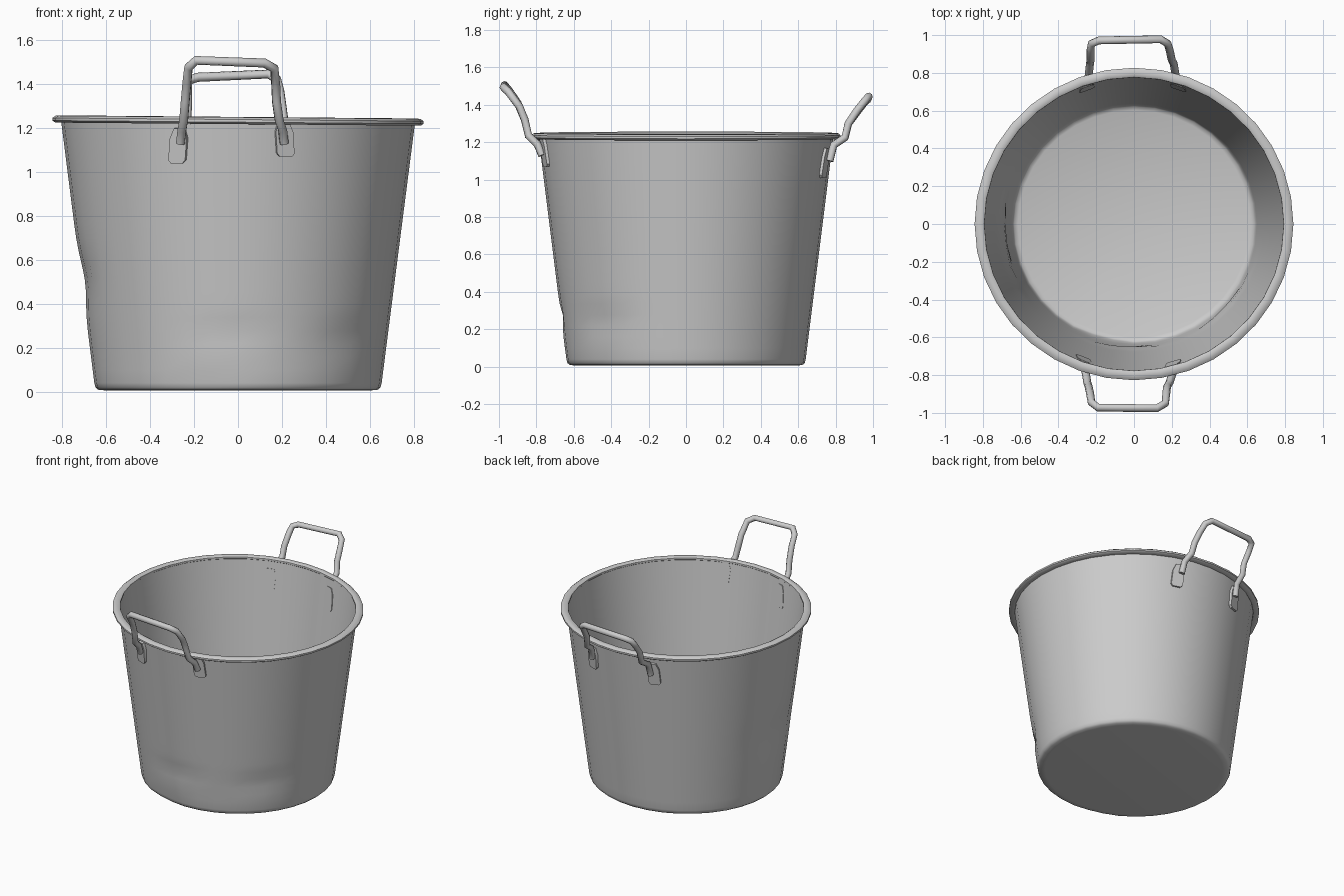
import bpy, bmesh, math
from mathutils import Vector, Matrix

if "Cube" in bpy.data.objects:
    bpy.data.objects.remove(bpy.data.objects["Cube"])

SEG = 36
SY = 0.98            # slightly oval plan


def wall_r(z):
    return 0.652 + (z - 0.03) * 0.1275


def finish(name, bm, angle=40):
    bmesh.ops.recalc_face_normals(bm, faces=bm.faces[:])
    me = bpy.data.meshes.new(name)
    bm.to_mesh(me)
    bm.free()
    ob = bpy.data.objects.new(name, me)
    bpy.context.collection.objects.link(ob)
    smooth(ob, angle)
    return ob


def smooth(ob, angle):
    bpy.ops.object.select_all(action='DESELECT')
    ob.select_set(True)
    bpy.context.view_layer.objects.active = ob
    bpy.ops.object.shade_smooth_by_angle(angle=math.radians(angle))


def lathe(name, profile, closed, deform):
    bm = bmesh.new()
    rings = []
    for r, z in profile:
        if r == 0:
            rings.append([bm.verts.new(deform(0, 0, z))] * SEG)
            continue
        rings.append([bm.verts.new(deform(r, 2 * math.pi * i / SEG, z)) for i in range(SEG)])
    pairs = list(zip(rings, rings[1:]))
    if closed:
        pairs.append((rings[-1], rings[0]))
    for a, b in pairs:
        for i in range(SEG):
            j = (i + 1) % SEG
            quad = list(dict.fromkeys([a[i], a[j], b[j], b[i]]))
            bm.faces.new(quad)
    return finish(name, bm)


# Shallow dents: angle (deg), height, angular width, height width, depth
DENTS = [(186, 0.50, 14, 0.12, 0.020), (268, 0.27, 11, 0.05, 0.012),
         (318, 0.25, 12, 0.06, 0.014), (255, 0.04, 10, 0.05, 0.010)]


def dented(r, a, z):
    d = 0.0
    if r > 0.5:
        for deg, dz, wa, wz, depth in DENTS:
            da = (math.degrees(a) - deg + 180) % 360 - 180
            d += depth * math.exp(-(da / wa) ** 2 - ((z - dz) / wz) ** 2)
    r -= d
    x = r * math.cos(a)
    return (x, r * math.sin(a) * SY, z - 0.007 * x * z)


# Bucket body: floor, tapered outer wall, inner wall, inner floor
heights = [0.04 + (1.23 - 0.04) * i / 20 for i in range(21)]
outer = [(0, 0.006), (0.60, 0.006), (0.635, 0.009), (0.648, 0.02)]
outer += [(wall_r(z), z) for z in heights]
inner = [(wall_r(z) - 0.010, z) for z in reversed(heights)]
inner += [(0.635, 0.028), (0.615, 0.02), (0, 0.018)]
lathe("bucket_body", outer + inner, False, dented)

# Rolled rim
rim = [(0.792, 1.232), (0.805, 1.219), (0.83, 1.217), (0.844, 1.226),
       (0.844, 1.238), (0.83, 1.248), (0.805, 1.25), (0.793, 1.243)]
lathe("rolled_rim", rim, True, dented)


# Bent rod handles
def rod(name, pts, radius=0.021):
    cu = bpy.data.curves.new(name, 'CURVE')
    cu.dimensions = '3D'
    cu.bevel_depth = radius
    cu.bevel_resolution = 2
    cu.use_fill_caps = True
    sp = cu.splines.new('POLY')
    sp.points.add(len(pts) - 1)
    for p, co in zip(sp.points, pts):
        p.co = (*co, 1)
    ob = bpy.data.objects.new(name, cu)
    bpy.context.collection.objects.link(ob)
    bpy.ops.object.select_all(action='DESELECT')
    ob.select_set(True)
    bpy.context.view_layer.objects.active = ob
    bpy.ops.object.convert(target='MESH')
    smooth(bpy.context.view_layer.objects.active, 50)


rod("front_handle", [
    (-0.262, -0.765, 1.13), (-0.255, -0.79, 1.19), (-0.247, -0.842, 1.235), (-0.24, -0.862, 1.32),
    (-0.232, -0.90, 1.41), (-0.225, -0.945, 1.475), (-0.19, -0.972, 1.507),
    (0.12, -0.976, 1.495), (0.165, -0.95, 1.47), (0.172, -0.89, 1.39),
    (0.175, -0.862, 1.32), (0.187, -0.842, 1.235), (0.203, -0.795, 1.19), (0.21, -0.77, 1.13)])
rod("back_handle", [
    (-0.245, 0.762, 1.10), (-0.24, 0.785, 1.185), (-0.233, 0.85, 1.225), (-0.23, 0.868, 1.30),
    (-0.23, 0.92, 1.37), (-0.225, 0.955, 1.415), (-0.185, 0.972, 1.43),
    (0.14, 0.978, 1.445), (0.178, 0.955, 1.42), (0.19, 0.915, 1.37),
    (0.20, 0.868, 1.30), (0.21, 0.85, 1.225), (0.22, 0.79, 1.185), (0.228, 0.768, 1.10)])


# Flattened tabs fixed to the wall
TAB = [(-0.024, 0.16), (0.024, 0.16), (0.041, 0.115), (0.041, 0.015),
       (0.028, 0.0), (-0.028, 0.0), (-0.041, 0.015), (-0.041, 0.115)]


def tab(name, x, z, side, lean):
    r = wall_r(z)
    y = side * math.sqrt(r * r - x * x) * SY
    radial = Vector((x, y, 0)).normalized()
    up = (Vector((0, 0, 1)) + radial * 0.1275).normalized()
    across = Vector((0, 0, 1)).cross(radial)
    if across.x < 0:
        across = -across
    normal = (radial - up * radial.dot(up)).normalized()
    base = Vector((x, y, z))
    bm = bmesh.new()
    rows = []
    for off in (-0.016, 0.014):
        rows.append([bm.verts.new(base + across * (u + lean * v) + up * v + normal * off) for u, v in TAB])
    bm.faces.new(rows[0])
    bm.faces.new(rows[1])
    for i in range(len(TAB)):
        j = (i + 1) % len(TAB)
        bm.faces.new([rows[0][i], rows[0][j], rows[1][j], rows[1][i]])
    finish(name, bm, 30)


tab("front_tab_left", -0.275, 1.04, -1, 0.12)
tab("front_tab_right", 0.215, 1.07, -1, -0.1)
tab("back_tab_left", -0.255, 1.02, 1, 0.08)
tab("back_tab_right", 0.24, 1.01, 1, -0.08)
